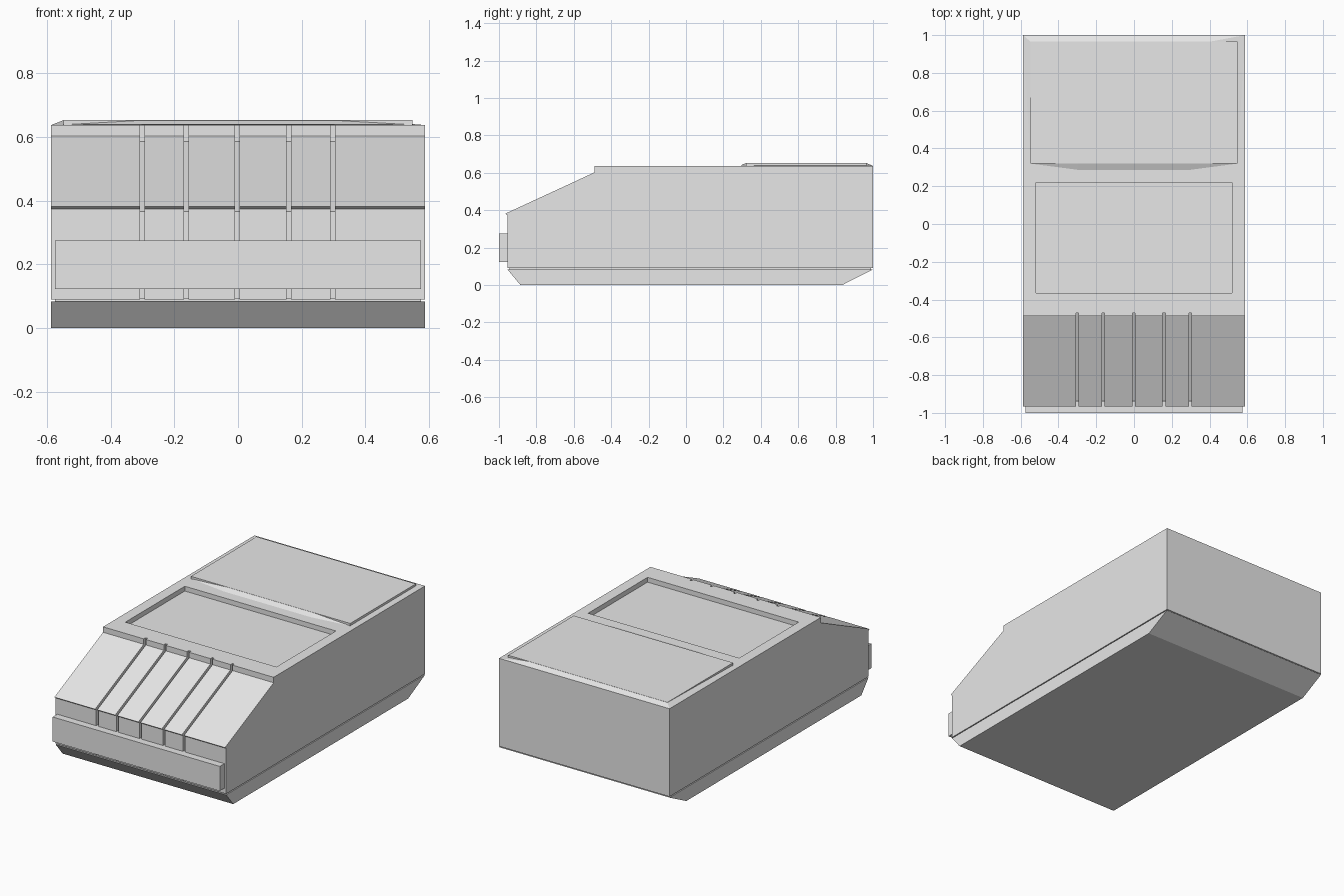
import bpy
import bmesh

if "Cube" in bpy.data.objects:
    bpy.data.objects.remove(bpy.data.objects["Cube"], do_unlink=True)

grey = bpy.data.materials.new("light_grey")
grey.use_nodes = True
grey.diffuse_color = (0.8, 0.8, 0.8, 1)
grey.node_tree.nodes["Principled BSDF"].inputs["Base Color"].default_value = (0.8, 0.8, 0.8, 1)

HALF = 0.587


def finish(name, bm):
    bmesh.ops.recalc_face_normals(bm, faces=bm.faces)
    mesh = bpy.data.meshes.new(name)
    bm.to_mesh(mesh)
    bm.free()
    mesh.materials.append(grey)
    obj = bpy.data.objects.new(name, mesh)
    bpy.context.collection.objects.link(obj)
    return obj


def extrude_x(name, profile, x0, x1):
    """Extrude a (y, z) profile from x0 to x1."""
    bm = bmesh.new()
    face = bm.faces.new([bm.verts.new((x0, y, z)) for y, z in profile])
    moved = bmesh.ops.extrude_face_region(bm, geom=[face])["geom"]
    verts = [v for v in moved if isinstance(v, bmesh.types.BMVert)]
    bmesh.ops.translate(bm, verts=verts, vec=(x1 - x0, 0, 0))
    return finish(name, bm)


def box(name, x, y0, y1, z0, z1):
    return extrude_x(name, [(y0, z0), (y1, z0), (y1, z1), (y0, z1)], -x, x)


# Main body, set back at the front so the panel gaps show
inner = [(-0.935, 0.09), (-0.935, 0.365), (-0.47, 0.585), (-0.47, 0.637)]
body = extrude_x("body", inner + [(1, 0.637), (1, 0.09)], -HALF, HALF)

# Sunken rectangle in the roof
cutter = box("recess_cutter", 0.52, -0.365, 0.22, 0.607, 0.8)
cutter.hide_render = True
cut = body.modifiers.new("recess", "BOOLEAN")
cut.object = cutter
cut.solver = "EXACT"
bpy.context.view_layer.objects.active = body
bpy.ops.object.modifier_apply(modifier=cut.name)
bpy.data.objects.remove(cutter, do_unlink=True)

# Front panels with narrow gaps between them
outer = [(-0.955, 0.09), (-0.955, 0.373), (-0.966, 0.382), (-0.488, 0.603), (-0.488, 0.637)]
gaps = [-0.30, -0.162, -0.002, 0.159, 0.297]
starts = [-HALF] + [g + 0.007 for g in gaps]
ends = [g - 0.007 for g in gaps] + [HALF]
for i, (a, b) in enumerate(zip(starts, ends)):
    extrude_x(f"front_panel_{i + 1}", outer + inner[::-1], a, b)

# Bumper
box("bumper", 0.575, -1, -0.94, 0.122, 0.275)

# Lower tub and the recessed seam above it
extrude_x("lower_tub", [(-0.885, 0), (0.835, 0), (1, 0.084), (-0.955, 0.084)], -HALF, HALF)
box("seam", 0.575, -0.945, 0.99, 0.08, 0.095)

# Raised rear roof plate
box("roof_plate", 0.548, 0.32, 0.965, 0.63, 0.653)

# Shallow ramps blending the plate into the roof
bm = bmesh.new()
for x, y, z in [(-0.3, 0.287, 0.638), (0.3, 0.287, 0.638),
                (-0.3, 0.32, 0.652), (0.3, 0.32, 0.652),
                (-0.548, 0.32, 0.638), (0.548, 0.32, 0.638),
                (-HALF, 1, 0.637), (HALF, 1, 0.637),
                (-0.548, 0.965, 0.652), (0.4, 0.965, 0.652)]:
    bm.verts.new((x, y, z))
bmesh.ops.convex_hull(bm, input=bm.verts[:])
finish("roof_ramps", bm)
